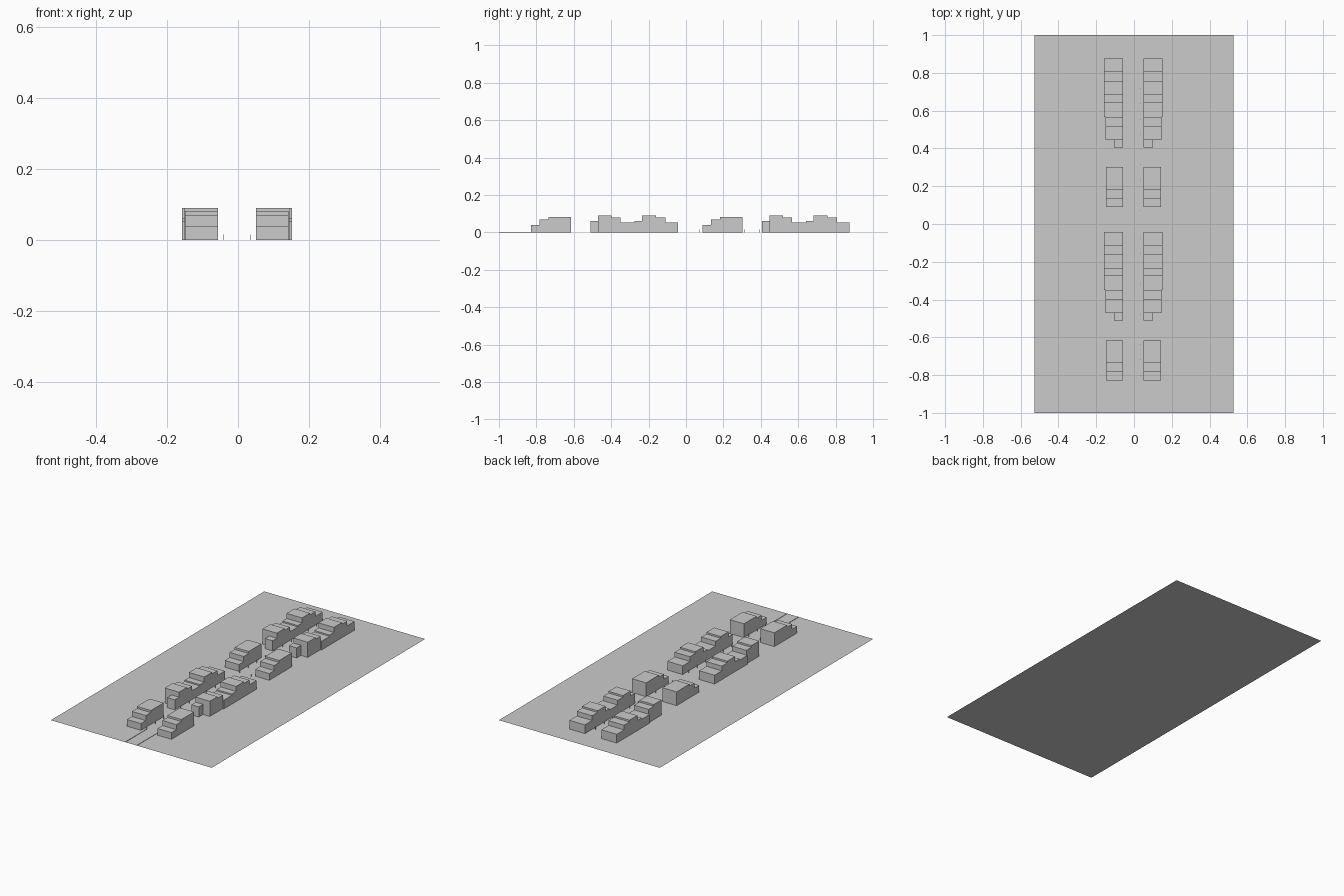
import bpy, bmesh

cube = bpy.data.objects.get("Cube")
if cube:
    bpy.data.objects.remove(cube, do_unlink=True)

# Single plain grey
grey = bpy.data.materials.new("plain_grey")
grey.use_nodes = True
colour = (0.6, 0.6, 0.6, 1.0)
grey.diffuse_color = colour
grey.node_tree.nodes["Principled BSDF"].inputs["Base Color"].default_value = colour


def add_box(bm, x0, x1, y0, y1, height):
    """Box standing on the ground."""
    verts = bmesh.ops.create_cube(bm, size=1)["verts"]
    bmesh.ops.scale(bm, vec=(x1 - x0, y1 - y0, height), verts=verts)
    bmesh.ops.translate(bm, vec=((x0 + x1) / 2, (y0 + y1) / 2, height / 2), verts=verts)


def finish(name, bm):
    mesh = bpy.data.meshes.new(name)
    bm.to_mesh(mesh)
    bm.free()
    mesh.materials.append(grey)
    obj = bpy.data.objects.new(name, mesh)
    bpy.context.collection.objects.link(obj)
    return obj


# Ground sheet
bm = bmesh.new()
corners = [(-0.528, -1), (0.528, -1), (0.528, 1), (-0.528, 1)]
bm.faces.new([bm.verts.new((x, y, 0)) for x, y in corners])
finish("ground", bm)

# Street blocks from front to back: (y start, y end, height, depth from street)
SHORT_BLOCK = [
    (-0.828, -0.782, 0.04, 0.092),
    (-0.782, -0.735, 0.07, 0.092),
    (-0.735, -0.616, 0.082, 0.092),
]
LONG_BLOCK = [
    (-0.511, -0.471, 0.06, 0.05),
    (-0.471, -0.398, 0.09, 0.094),
    (-0.398, -0.350, 0.08, 0.094),
    (-0.350, -0.275, 0.052, 0.101),
    (-0.275, -0.235, 0.06, 0.101),
    (-0.235, -0.161, 0.09, 0.101),
    (-0.161, -0.110, 0.08, 0.101),
    (-0.110, -0.042, 0.052, 0.101),
]
REPEAT = 0.917  # distance to the second pair of blocks

for side, sign, frontage in (("left", 1, 0.051), ("right", -1, 0.057)):
    for kind, houses in (("short", SHORT_BLOCK), ("long", LONG_BLOCK)):
        for place, shift in (("front", 0), ("back", REPEAT)):
            bm = bmesh.new()
            for y0, y1, height, depth in houses:
                xs = sorted((sign * frontage, sign * (frontage + depth)))
                add_box(bm, *xs, y0 + shift, y1 + shift, height)
            finish(f"{place}_{kind}_houses_{side}", bm)

# Low kerbs at the street entrance and small posts along the street
post_rows = [(-0.80, 3), (-0.48, 6), (0.073, 5), (0.475, 5)]
for side, x in (("left", 0.036), ("right", -0.04)):
    bm = bmesh.new()
    add_box(bm, x - 0.001, x + 0.001, -1.0, -0.80, 0.002)
    finish(f"kerb_{side}", bm)

    bm = bmesh.new()
    for start, count in post_rows:
        for i in range(count):
            y = start + 0.0805 * i
            add_box(bm, x - 0.001, x + 0.001, y - 0.001, y + 0.001, 0.015)
    finish(f"street_posts_{side}", bm)
